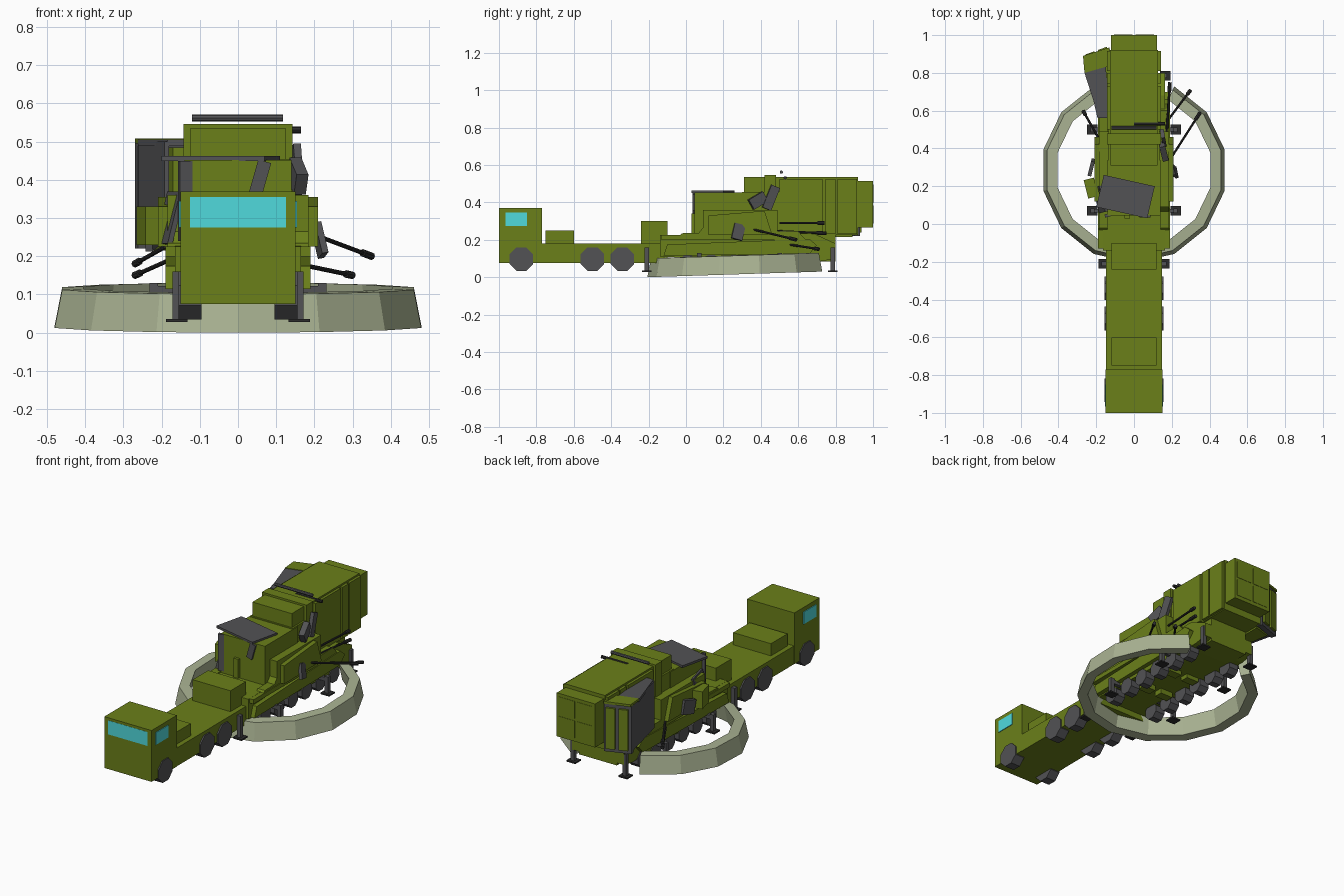
import bpy, bmesh, math
from mathutils import Vector, Euler

if "Cube" in bpy.data.objects:
    bpy.data.objects.remove(bpy.data.objects["Cube"])


def material(name, rgb):
    m = bpy.data.materials.new(name)
    m.diffuse_color = (*rgb, 1)
    m.use_nodes = True
    m.node_tree.nodes["Principled BSDF"].inputs["Base Color"].default_value = m.diffuse_color
    return m


GREEN = material("olive", (0.145, 0.215, 0.01))
GREY = material("dark_grey", (0.085, 0.085, 0.09))
BLACK = material("black", (0.025, 0.025, 0.025))
GLASS = material("glass", (0.08, 0.70, 0.72))
PALE = material("pale_grey_green", (0.40, 0.45, 0.29))


def finish(name, bm, mat):
    bmesh.ops.recalc_face_normals(bm, faces=bm.faces)
    me = bpy.data.meshes.new(name)
    bm.to_mesh(me)
    bm.free()
    me.materials.append(mat)
    ob = bpy.data.objects.new(name, me)
    bpy.context.collection.objects.link(ob)
    return ob


def box(name, x, y, z, mat=GREEN, rot=(0, 0, 0)):
    """Box from x, y, z ranges, turned about its middle by degrees."""
    bm = bmesh.new()
    bmesh.ops.create_cube(bm, size=1)
    for v in bm.verts:
        v.co = Vector(v.co[i] * (r[1] - r[0]) for i, r in enumerate((x, y, z)))
    ob = finish(name, bm, mat)
    ob.location = [(r[0] + r[1]) / 2 for r in (x, y, z)]
    ob.rotation_euler = Euler([math.radians(a) for a in rot])
    return ob


def prism(name, pts, axis, lo, hi, mat=GREEN):
    """Extrude a 2D outline along x (outline y,z) or z (outline x,y)."""
    bm = bmesh.new()
    def at(p, t):
        return (t, *p) if axis == 'x' else (*p, t)
    a, b = [[bm.verts.new(at(p, t)) for p in pts] for t in (lo, hi)]
    bm.faces.new(a)
    bm.faces.new(b)
    for i in range(len(pts)):
        j = (i + 1) % len(pts)
        bm.faces.new((a[i], a[j], b[j], b[i]))
    return finish(name, bm, mat)


def rod(name, p, q, r=0.006, mat=BLACK, sides=8):
    p, q = Vector(p), Vector(q)
    bm = bmesh.new()
    bmesh.ops.create_cone(bm, cap_ends=True, segments=sides, radius1=r, radius2=r, depth=(q - p).length)
    ob = finish(name, bm, mat)
    ob.location = (p + q) / 2
    ob.rotation_mode = 'QUATERNION'
    ob.rotation_quaternion = (q - p).to_track_quat('Z', 'Y')
    return ob


def wheel(name, s, x0, x1, y, z, r):
    n = 8
    pts = [(y + r * math.cos(math.tau * (i + .5) / n), z + r * math.sin(math.tau * (i + .5) / n)) for i in range(n)]
    prism(name, pts, 'x', s * x0, s * x1, GREY)


# Tractor
box("tractor_chassis", (-.148, .148), (-.99, -.10), (.075, .18))
box("cab", (-.15, .15), (-1, -.77), (.075, .37))
box("windscreen", (-.125, .125), (-1.001, -.99), (.275, .355), GLASS)
box("engine_box", (-.12, .12), (-.75, -.60), (.17, .25))
box("gooseneck_box", (-.12, .12), (-.24, -.10), (.17, .30))
for s in (-1, 1):
    box("side_window", (s * .151 - .003, s * .151 + .003), (-.965, -.85), (.275, .345), GLASS)
    for y in (-.88, -.50, -.34):
        wheel("tractor_wheel", s, .095, .156, y, .097, .068)

# Trailer hull
prism("trailer_hull", [(-.14, .11), (.72, .085), (.80, .10), (.80, .18), (.68, .235), (-.14, .225)], 'x', -.165, .165)
box("rear_hull", (-.12, .12), (.66, .80), (.085, .23))
for s in (-1, 1):
    prism("side_skirt", [(-.12, .115), (.66, .125), (.70, .17), (.66, .205), (-.10, .175)], 'x', s * .16, s * .19)
    box("deck_edge", (s * .175 - .015, s * .175 + .015), (-.13, .45), (.20, .225))
    for i in range(6):
        wheel("trailer_wheel", s, .11, .17, .01 + .125 * i, .075, .048)
    # Outriggers: column, foot and arm
    for x, y, top in ((.16, -.21, .16), (.22, .07, .13), (.22, .50, .13), (.165, .785, .16)):
        x *= s
        box("jack_column", (x - .011, x + .011), (y - .012, y + .012), (.035, top), GREY)
        box("jack_foot", (x - .028, x + .028), (y - .026, y + .026), (.028, .036), BLACK)
        box("jack_arm", (min(x, x * .5), max(x, x * .5)), (y - .01, y + .01), (top - .03, top - .008), GREY)
    for y in (.18, .40):
        box("underside_bracket", (s * .06 - .04, s * .06 + .04), (y - .025, y + .025), (.07, .1))

# Faceted pale ring, open at the rear and tilted slightly upwards
bm = bmesh.new()
rows = []
for i in range(13):
    a = math.radians(90) + math.tau * (i + 1) / 14
    row = []
    for r, z in ((.492, 0), (.472, .10), (.415, .102), (.435, .003)):
        x, y = r * math.cos(a), .285 + r * math.sin(a)
        row.append(bm.verts.new((x, y, z + .03 * (y + .207) / .93)))
    rows.append(row)
for a, b in zip(rows, rows[1:]):
    for k in range(4):
        bm.faces.new((a[k], a[(k + 1) % 4], b[(k + 1) % 4], b[k]))
bm.faces.new(rows[0])
bm.faces.new(rows[-1])
finish("open_ring", bm, PALE)

# Superstructure
box("front_housing", (-.14, .14), (.045, .34), (.22, .452))
box("front_rib", (-.05, -.02), (.03, .05), (.23, .34))
box("upper_housing", (-.125, .125), (.31, .52), (.40, .535))
box("raised_collar", (-.142, .142), (.42, .48), (.23, .546))
box("core_housing", (-.135, .135), (.30, .55), (.22, .455))
box("rear_container", (-.128, .128), (.48, .92), (.225, .535))
box("container_end", (-.122, .122), (.91, 1.0), (.265, .515))
for s in (-1, 1):
    for y0, y1 in ((.50, .73), (.745, .80), (.81, .915)):
        box("container_side_panel", (s * .135 - .008, s * .135 + .008), (y0, y1), (.23, .525))
    prism("sponson", [(.05, .215), (.09, .265), (.09, .36), (.49, .36), (.49, .22)], 'x', s * .13, s * .185)
    prism("sponson_bulge", [(.12, .225), (.12, .33), (.42, .355), (.46, .23)], 'x', s * .18, s * .21)
    prism("lower_fairing", [(-.06, .20), (-.02, .235), (.60, .245), (.64, .20)], 'x', s * .14, s * .185)
for x in (-.057, .057):
    for z in (.335, .447):
        box("rear_panel", (x - .05, x + .05), (.995, 1.002), (z - .049, z + .049))
box("left_locker", (-.255, -.20), (.14, .24), (.23, .33), GREEN, (0, 0, 14))

# Grey shields and lifted top plate
prism("top_plate", [(-.16, .26), (-.20, .09), (.07, .03), (.11, .20)], 'z', .45, .463, GREY)
box("left_shield", (-.185, -.172), (.06, .20), (.23, .37), GREY, (0, 14, 14))
box("front_strip", (-.155, -.12), (.038, .055), (.24, .45), GREY, (0, 0, 14))
box("front_wedge", (.04, .075), (.034, .05), (.36, .45), GREY, (0, 16, 0))
box("right_flap", (.145, .165), (.43, .48), (.36, .49), GREY, (-22, 0, 10))
box("right_flap_low", (.14, .172), (.34, .43), (.38, .44), GREY, (30, 0, 14))
box("right_shield", (.205, .222), (.25, .31), (.20, .285), GREY, (-15, -10, 14))
box("left_flap", (-.235, -.215), (.26, .34), (.22, .30), GREY, (12, 0, -14))

# Open cabinet leaning out at the rear left
prism("cabinet_core", [(-.225, .86), (-.125, .89), (-.125, .58), (-.17, .58)], 'z', .215, .485)
prism("cabinet_roof", [(-.262, .80), (-.15, .84), (-.125, .56), (-.185, .56)], 'z', .488, .505, GREY)
prism("cabinet_outer_wall", [(-.268, .88), (-.255, .885), (-.18, .56), (-.193, .56)], 'z', .23, .50, GREY)
prism("cabinet_back", [(-.27, .88), (-.13, .93), (-.12, .90), (-.262, .85)], 'z', .22, .50, GREY)
prism("cabinet_eave", [(-.27, .89), (-.13, .935), (-.12, .84), (-.262, .80)], 'z', .495, .508)
for x in (-.232, -.166):
    box("cabinet_door", (x - .025, x + .025), (.892 + .36 * (x + .232), .906 + .36 * (x + .232)), (.24, .475), GREEN, (0, 0, 19.6))

# Rods, roof bars and side barrels
rod("roof_bar", (-.12, .51, .562), (.118, .51, .562), .009, GREY)
rod("roof_bar_low", (0, .53, .531), (.165, .53, .531), .009)
for p, q in (((.19, .34, .26), (.35, .59, .20)), ((.18, .55, .175), (.30, .71, .15)),
             ((.175, .50, .29), (.19, .74, .29)), ((.165, .40, .25), (.19, .75, .235)),
             ((-.19, .46, .225), (-.27, .60, .18)), ((-.18, .44, .19), (-.27, .60, .15))):
    p, q = Vector(p), Vector(q)
    rod("barrel", p, q, .006)
    rod("barrel_tip", p.lerp(q, .85), q, .01)
